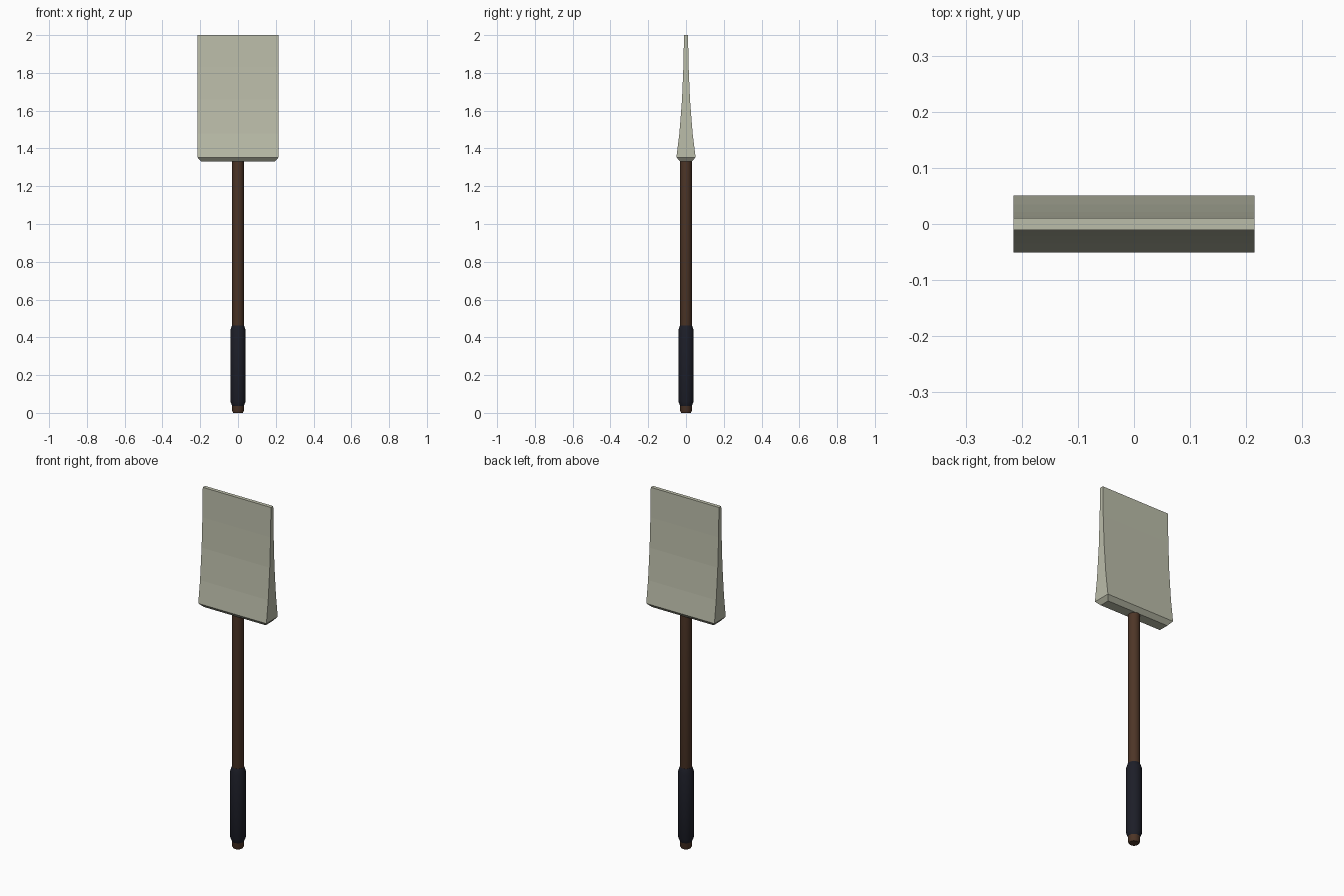
import bpy, bmesh, math

if "Cube" in bpy.data.objects:
    bpy.data.objects.remove(bpy.data.objects["Cube"])


def paint(obj, name, rgb):
    mat = bpy.data.materials.new(name)
    mat.diffuse_color = (*rgb, 1)
    mat.use_nodes = True
    mat.node_tree.nodes["Principled BSDF"].inputs["Base Color"].default_value = mat.diffuse_color
    obj.data.materials.append(mat)


def make_object(name, bm):
    bmesh.ops.recalc_face_normals(bm, faces=bm.faces)
    mesh = bpy.data.meshes.new(name)
    bm.to_mesh(mesh)
    bm.free()
    obj = bpy.data.objects.new(name, mesh)
    bpy.context.collection.objects.link(obj)
    return obj


def loft(name, rings):
    """Join a stack of equal-length vertex rings and cap both ends."""
    bm = bmesh.new()
    loops = [[bm.verts.new(p) for p in ring] for ring in rings]
    n = len(loops[0])
    for a, b in zip(loops, loops[1:]):
        for i in range(n):
            j = (i + 1) % n
            bm.faces.new((a[i], a[j], b[j], b[i]))
    bm.faces.new(loops[0][::-1])
    bm.faces.new(loops[-1])
    return make_object(name, bm)


def turned(name, profile, sides=16):
    """Round part from (radius, z) pairs."""
    rings = [[(r * math.cos(2 * math.pi * i / sides),
               r * math.sin(2 * math.pi * i / sides), z) for i in range(sides)]
             for r, z in profile]
    obj = loft(name, rings)
    bpy.ops.object.select_all(action='DESELECT')
    obj.select_set(True)
    bpy.context.view_layer.objects.active = obj
    bpy.ops.object.shade_smooth_by_angle(angle=math.radians(30))
    return obj


# Flared blade: (half width, half thickness, z), chamfered at the base
blade_sections = [(0.195, 0.029, 1.33), (0.215, 0.051, 1.353),
                  (0.215, 0.035, 1.48), (0.215, 0.021, 1.66),
                  (0.215, 0.014, 1.83), (0.215, 0.0105, 2.0)]
blade = loft("blade", [[(-w, -t, z), (w, -t, z), (w, t, z), (-w, t, z)]
                       for w, t, z in blade_sections])
paint(blade, "pale_metal", (0.50, 0.51, 0.40))

# Wooden shaft with a rounded butt end
shaft = turned("shaft", [(0.026, 0.0), (0.031, 0.01), (0.031, 1.34)])
paint(shaft, "dark_wood", (0.075, 0.036, 0.020))

# Wrapped grip with tapered ends
grip = turned("grip", [(0.031, 0.037), (0.041, 0.062), (0.041, 0.435), (0.032, 0.462)])
paint(grip, "dark_grip", (0.012, 0.013, 0.021))
